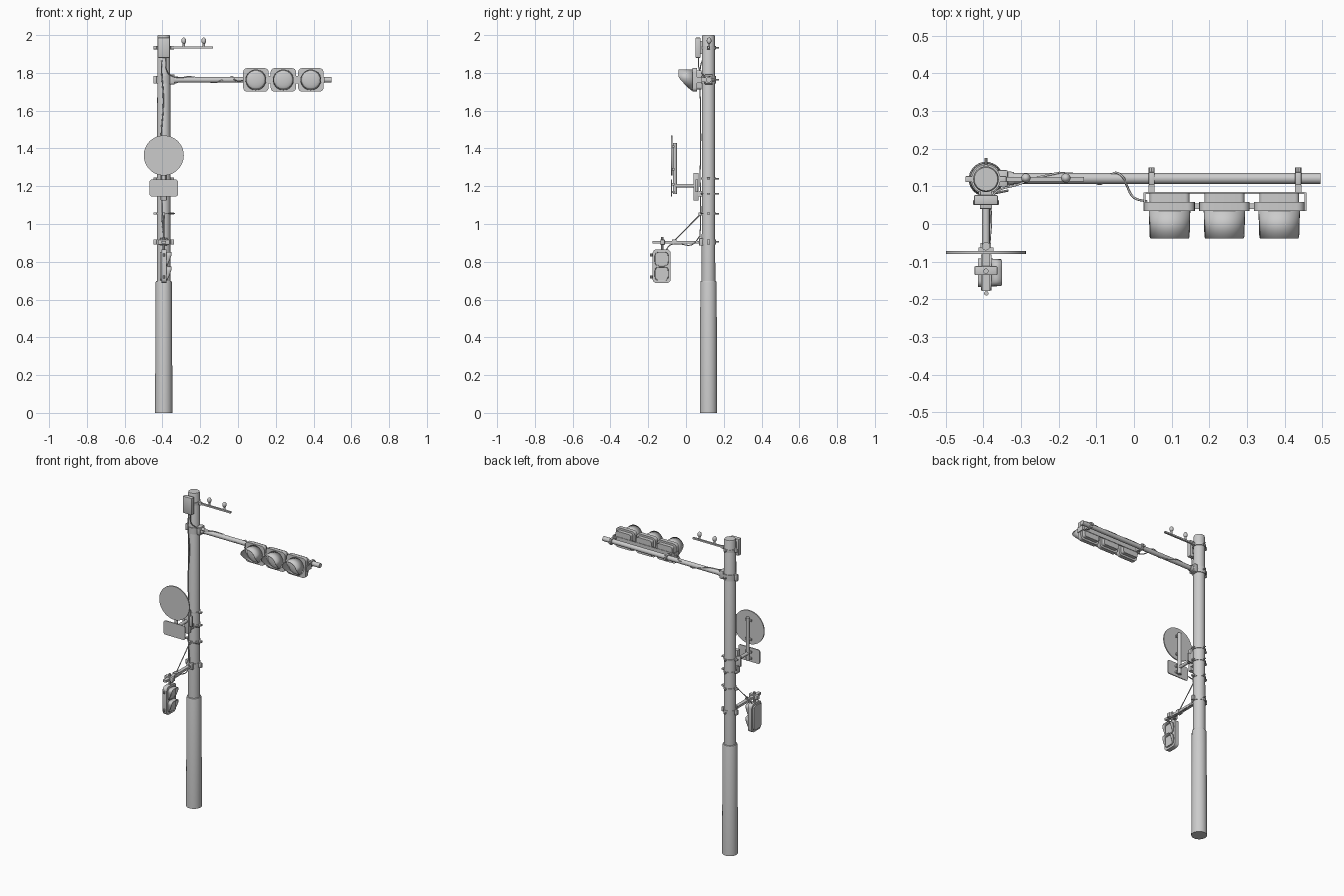
import bpy, bmesh
from math import sin, cos, pi, radians
from mathutils import Vector, Matrix

if "Cube" in bpy.data.objects:
    bpy.data.objects.remove(bpy.data.objects["Cube"])

PX, PY = -0.393, 0.119          # pole axis


def finish(name, bm, smooth=True):
    bmesh.ops.recalc_face_normals(bm, faces=bm.faces)
    me = bpy.data.meshes.new(name)
    bm.to_mesh(me)
    bm.free()
    ob = bpy.data.objects.new(name, me)
    bpy.context.collection.objects.link(ob)
    if smooth:
        bpy.ops.object.select_all(action='DESELECT')
        ob.select_set(True)
        bpy.context.view_layer.objects.active = ob
        bpy.ops.object.shade_smooth_by_angle(angle=radians(35))
    return ob


def box(name, x0, x1, y0, y1, z0, z1, bevel=0.0, axis=None):
    """Box; with axis given only edges along that axis are rounded."""
    bm = bmesh.new()
    bmesh.ops.create_cube(bm, size=1)
    for v in bm.verts:
        v.co = Vector(((x0 + x1) / 2 + v.co.x * (x1 - x0), (y0 + y1) / 2 + v.co.y * (y1 - y0),
                       (z0 + z1) / 2 + v.co.z * (z1 - z0)))
    if bevel:
        es = [e for e in bm.edges if axis is None or
              abs((e.verts[0].co - e.verts[1].co).normalized()[axis]) > 0.9]
        bmesh.ops.bevel(bm, geom=es, offset=bevel, segments=4 if axis is not None else 2,
                        affect='EDGES', profile=0.5)
    return finish(name, bm)


def rod(name, a, b, r, r2=None, n=20):
    a, b = Vector(a), Vector(b)
    d = b - a
    bm = bmesh.new()
    m = Matrix.Translation((a + b) / 2) @ d.to_track_quat('Z', 'Y').to_matrix().to_4x4()
    bmesh.ops.create_cone(bm, cap_ends=True, segments=n, radius1=r, radius2=r if r2 is None else r2,
                          depth=d.length, matrix=m)
    return finish(name, bm)


def lathe(name, prof, cx, cy, n=32):
    bm = bmesh.new()
    rings = [[bm.verts.new((cx + r * cos(2 * pi * i / n), cy + r * sin(2 * pi * i / n), z))
              for i in range(n)] for r, z in prof]
    for A, B in zip(rings, rings[1:]):
        for i in range(n):
            bm.faces.new((A[i], A[(i + 1) % n], B[(i + 1) % n], B[i]))
    bm.faces.new(rings[0])
    bm.faces.new(rings[-1])
    return finish(name, bm)


def dome(name, c, s):
    bm = bmesh.new()
    bmesh.ops.create_uvsphere(bm, u_segments=24, v_segments=12, radius=1,
                              matrix=Matrix.Translation(c) @ Matrix.Diagonal((*s, 1)))
    return finish(name, bm)


def cable(name, pts, r=0.003):
    cu = bpy.data.curves.new(name, 'CURVE')
    cu.dimensions = '3D'
    cu.bevel_depth, cu.bevel_resolution, cu.use_fill_caps = r, 1, True
    sp = cu.splines.new('BEZIER')
    sp.bezier_points.add(len(pts) - 1)
    for p, co in zip(sp.bezier_points, pts):
        p.co = co
        p.handle_left_type = p.handle_right_type = 'AUTO'
    cu.resolution_u = 5
    ob = bpy.data.objects.new(name, cu)
    bpy.context.collection.objects.link(ob)


def hood(name, h, power, long, short, loc, rot=0.0, break_at=0.3, n=40):
    """Signal visor: superellipse tube pointing local -y, cut back towards the bottom."""
    bm = bmesh.new()
    back, front = [], []
    for i in range(n):
        a = 2 * pi * i / n
        c, s = cos(a), sin(a)
        k = h / (abs(c) ** power + abs(s) ** power) ** (1 / power)
        t = k * s / h
        L = long if t > break_at else long - (long - short) * ((break_at - t) / (1 + break_at)) ** 1.2
        back.append(bm.verts.new((k * c, 0, k * s)))
        front.append(bm.verts.new((k * c * 0.97, -L, k * s)))
    for i in range(n):
        j = (i + 1) % n
        bm.faces.new((back[i], back[j], front[j], front[i]))
    bm.transform(Matrix.Translation(loc) @ Matrix.Rotation(rot, 4, 'Z'))
    ob = finish(name, bm)
    sol = ob.modifiers.new('thickness', 'SOLIDIFY')
    sol.thickness, sol.offset = 0.003, -1


def band(name, z, h=0.014, tail=None):
    """Pole clamp strap with lugs and bolts on both sides."""
    rod(name, (PX, PY, z - h / 2), (PX, PY, z + h / 2), 0.0385, n=32)
    for s in (-1, 1):
        box(name + "_lug", PX + s * 0.045 - 0.009, PX + s * 0.045 + 0.009, PY - 0.008, PY + 0.008,
            z - h / 2, z + h / 2, 0.001)
    rod(name + "_bolt", (PX, PY + 0.03, z), (PX, PY + 0.056, z), 0.004, n=8)
    if tail:
        rod(name + "_tail", (PX + 0.01, PY - 0.04, z), (PX + tail, PY - 0.03, z), 0.003, n=8)


# Pole with wider base sleeve
lathe("pole", [(0.046, 0), (0.043, 0.69), (0.041, 0.697), (0.036, 0.699), (0.034, 1.992), (0.031, 2.0)], PX, PY)

# Main mast arm and its pole clamp
Z = 1.763
rod("mast_arm", (-0.33, PY + 0.002, Z), (0.495, PY + 0.002, Z), 0.0145, n=24)
rod("arm_socket", (-0.365, PY + 0.002, Z), (-0.318, PY + 0.002, Z), 0.022, 0.017, n=24)
box("arm_gusset", -0.362, -0.335, PY - 0.02, PY + 0.024, Z - 0.024, Z + 0.028, 0.004)
band("arm_clamp", Z, 0.04)

# Three-lamp vehicle signal
for i in range(3):
    cx = 0.0945 + i * 0.1455
    box("signal_back", cx - 0.053, cx + 0.053, 0.057, 0.082, Z - 0.05, Z + 0.05, 0.012, 1)
    box("signal_housing", cx - 0.067, cx + 0.067, 0.034, 0.059, Z - 0.062, Z + 0.062, 0.02, 1)
    dome("signal_lens", (cx, 0.034, Z), (0.05, 0.012, 0.05))
    hood("signal_visor", 0.055, 2, 0.075, 0.01, (cx, 0.036, Z))
for i in range(2):
    cx = 0.167 + i * 0.1455
    box("signal_joiner", cx - 0.008, cx + 0.008, 0.04, 0.055, Z - 0.02, Z + 0.02)

# Signal mounting rail, end brackets and arm hangers
box("signal_rail", 0.03, 0.453, 0.079, 0.085, Z - 0.016, Z + 0.016)
for s, x in ((-1, 0.028), (1, 0.455)):
    box("rail_end", x - 0.0025, x + 0.0025, 0.035, 0.083, Z - 0.016, Z + 0.016)
    hx = 0.047 if s < 0 else 0.436
    box("arm_hanger", hx - 0.008, hx + 0.008, 0.103, 0.138, Z - 0.019, Z + 0.019, 0.003)
    box("hanger_plate", hx - 0.008, hx + 0.008, 0.083, 0.105, Z - 0.012, Z + 0.012)
    rod("hanger_bolt", (hx, 0.135, Z), (hx, 0.15, Z), 0.008, n=8)

# Control box at the pole top
box("control_box", -0.425, -0.361, 0.05, 0.077, 1.88, 1.987, 0.004)
box("control_box_mount", -0.408, -0.378, 0.075, 0.09, 1.90, 1.97)

# Small sensor arm with two bulbs
box("sensor_arm", -0.365, -0.133, PY - 0.006, PY + 0.006, 1.929, 1.939)
band("sensor_clamp", 1.934, 0.018)
for x in (-0.287, -0.181):
    rod("sensor_stem", (x, PY + 0.003, 1.935), (x, PY + 0.003, 1.965), 0.006, n=12)
    dome("sensor_bulb", (x, PY + 0.003, 1.97), (0.0125, 0.0125, 0.017))

# Round sign, lower plate and their support
rod("round_sign", (PX, -0.079, 1.363), (PX, -0.072, 1.363), 0.106, n=48)
box("sign_plate", PX - 0.075, PX + 0.075, -0.079, -0.073, 1.146, 1.235, 0.012, 1)
rod("sign_post", (PX, -0.059, 1.158), (PX, -0.059, 1.43), 0.011)
for z in (1.17, 1.21, 1.29, 1.41):
    box("sign_bracket", PX - 0.02, PX + 0.02, -0.073, -0.062, z - 0.006, z + 0.006)
rod("sign_arm", (PX, -0.055, 1.203), (PX, 0.045, 1.203), 0.010)
box("sign_mount", PX - 0.034, PX + 0.034, 0.05, 0.064, 1.17, 1.235, 0.002)
box("sign_mount_channel", PX - 0.016, PX + 0.016, 0.04, 0.066, 1.125, 1.27, 0.002)
box("sign_mount_back", PX - 0.02, PX + 0.02, 0.064, 0.088, 1.145, 1.175)
band("sign_band", 1.16, 0.01, 0.06)
band("sign_upper_band", 1.24, 0.01)

# Lower arm with diagonal stay
box("lower_arm", PX - 0.011, PX + 0.011, -0.178, 0.09, 0.897, 0.911)
box("lower_arm_foot", PX - 0.02, PX + 0.02, 0.07, 0.09, 0.885, 0.925, 0.002)
band("lower_arm_clamp", 0.905, 0.028)
band("stay_band", 1.055, 0.012, 0.06)
rod("stay_rod", (PX, -0.062, 0.912), (PX, 0.08, 1.055), 0.003, n=8)
box("stay_lug", PX - 0.006, PX + 0.006, 0.066, 0.085, 1.045, 1.062)
box("stay_foot", PX - 0.014, PX + 0.014, -0.075, -0.05, 0.893, 0.917)

# Pedestrian signal facing +x
box("walk_hanger", PX - 0.03, PX + 0.03, -0.136, -0.112, 0.89, 0.917, 0.002)
rod("walk_hanger_bolt", (PX, -0.125, 0.86), (PX, -0.125, 0.932), 0.007, n=10)
box("walk_housing", -0.406, -0.378, -0.177, -0.081, 0.687, 0.866, 0.022, 0)
box("walk_back", -0.414, -0.405, -0.167, -0.091, 0.70, 0.853, 0.016, 0)
for z in (0.815, 0.737):
    box("walk_lens", -0.38, -0.373, -0.163, -0.096, z - 0.032, z + 0.032, 0.014, 0)
    hood("walk_visor", 0.037, 4, 0.028, 0.004, (-0.379, -0.129, z), pi / 2, 0.7)
for z in (0.72, 0.835):
    rod("walk_hinge", (-0.392, -0.184, z - 0.008), (-0.392, -0.184, z + 0.008), 0.006, n=10)

# Cables
F = PY - 0.041
cable("pole_cable", [(PX - 0.008, F + 0.02, 1.89), (PX - 0.012, F, 1.84), (PX - 0.002, F - 0.002, 1.65),
                     (PX - 0.014, F, 1.45), (PX - 0.004, F - 0.003, 1.25), (PX - 0.01, F, 1.05),
                     (PX, F - 0.004, 0.93)])
cable("box_cable", [(PX + 0.012, 0.066, 1.882), (PX + 0.014, 0.07, 1.82), (PX + 0.034, 0.09, 1.79),
                    (-0.31, 0.104, 1.775), (-0.26, 0.122, 1.780), (-0.2, 0.136, 1.772)])
cable("arm_cable", [(-0.2, 0.136, 1.766), (-0.12, 0.125, 1.748), (-0.09, 0.106, 1.76), (-0.05, 0.136, 1.772),
                    (-0.03, 0.125, 1.78), (-0.02, 0.104, 1.765), (0.0, 0.07, 1.758), (0.035, 0.06, 1.76)])
cable("walk_cable", [(PX, 0.076, 0.94), (PX + 0.013, 0.03, 0.89), (PX + 0.01, -0.04, 0.895),
                     (PX + 0.006, -0.085, 0.888), (PX, -0.105, 0.862)])
